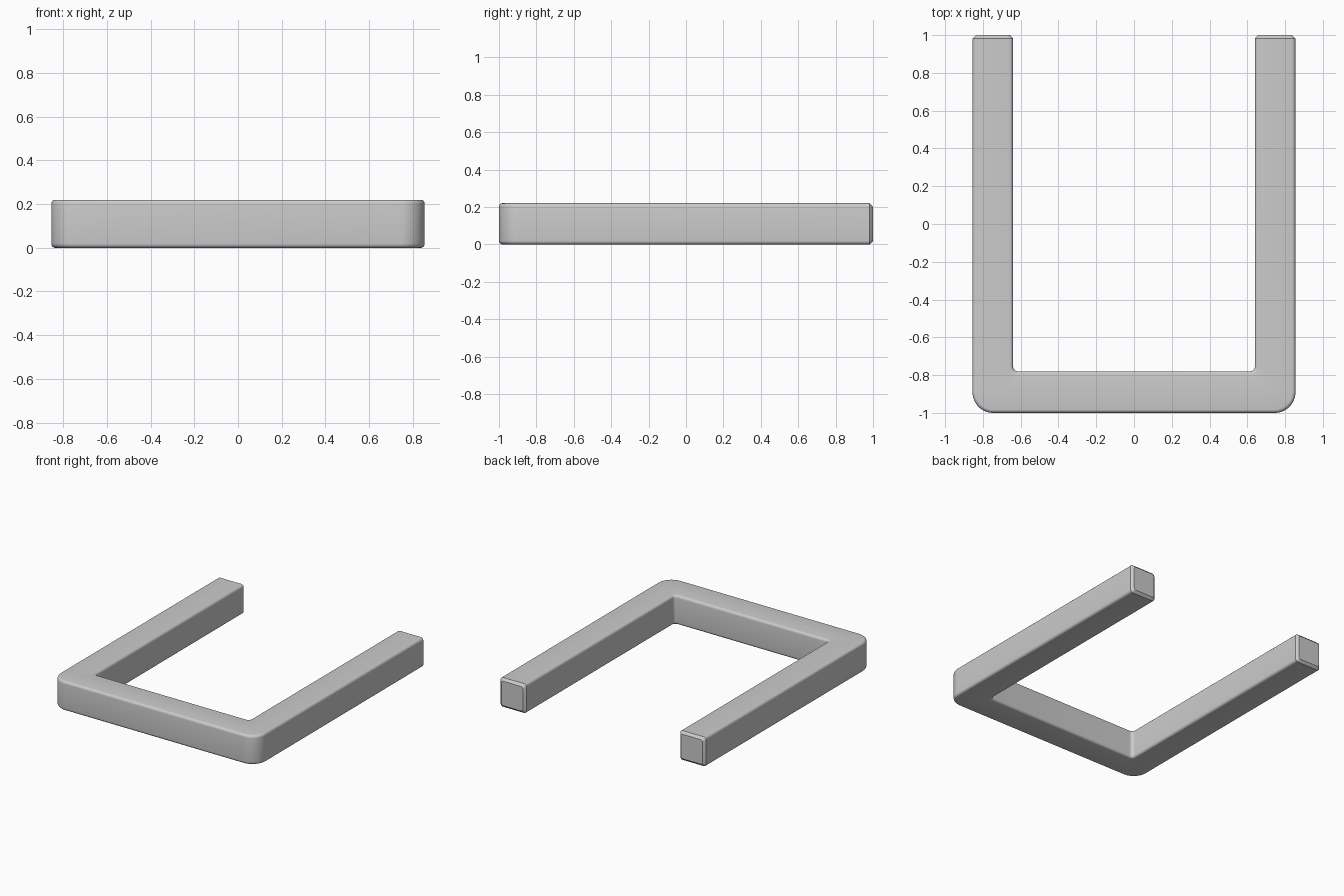
import bpy, bmesh
from math import sin, cos, pi
from mathutils import Vector

if "Cube" in bpy.data.objects:
    bpy.data.objects.remove(bpy.data.objects["Cube"])

H, R, CH = 0.22, 0.02, 0.018          # height, edge rounding, end chamfer
XO, XI, YO, YI = 0.855, 0.64, -1.0, -0.78
RO, RI, SEG, FIL = 0.11, 0.025, 12, 5  # corner radii and segment counts


def section(outer, inner, inset=0.0):
    """Rounded square between an outer and an inner plan point."""
    o, i = Vector(outer), Vector(inner)
    d = (i - o).normalized()
    w = (i - o).length
    pts = []
    for cx, cz, a0 in ((w - R, H - R, 0), (R, H - R, pi / 2),
                       (R, R, pi), (w - R, R, 3 * pi / 2)):
        for k in range(FIL + 1):
            a = a0 + k * pi / 2 / FIL
            u, z = cx + R * cos(a), cz + R * sin(a)
            u = w / 2 + (u - w / 2) * (1 - 2 * inset / w)
            z = H / 2 + (z - H / 2) * (1 - 2 * inset / H)
            p = o + d * u
            pts.append((p.x, p.y, z))
    return pts


# Stations down the right arm and around its corner
half = [section((XO, 1.0), (XI, 1.0), CH), section((XO, 1 - CH), (XI, 1 - CH))]
for k in range(SEG + 1):
    a = -k * pi / 2 / SEG
    c, s = cos(a), sin(a)
    half.append(section((XO - RO + RO * c, YO + RO + RO * s),
                        (XI - RI + RI * c, YI + RI + RI * s)))

# Mirrored stations complete the U
rings = half + [[(-x, y, z) for x, y, z in ring] for ring in reversed(half)]

bm = bmesh.new()
loops = [[bm.verts.new(p) for p in ring] for ring in rings]
n = len(loops[0])
for a, b in zip(loops, loops[1:]):
    for j in range(n):
        k = (j + 1) % n
        bm.faces.new((a[j], a[k], b[k], b[j]))
bm.faces.new(loops[0])
bm.faces.new(loops[-1])
bmesh.ops.recalc_face_normals(bm, faces=bm.faces)

mesh = bpy.data.meshes.new("u_frame")
bm.to_mesh(mesh)
bm.free()
frame = bpy.data.objects.new("u_frame", mesh)
bpy.context.collection.objects.link(frame)
bpy.context.view_layer.objects.active = frame
frame.select_set(True)
bpy.ops.object.shade_smooth_by_angle(angle=pi / 6)
